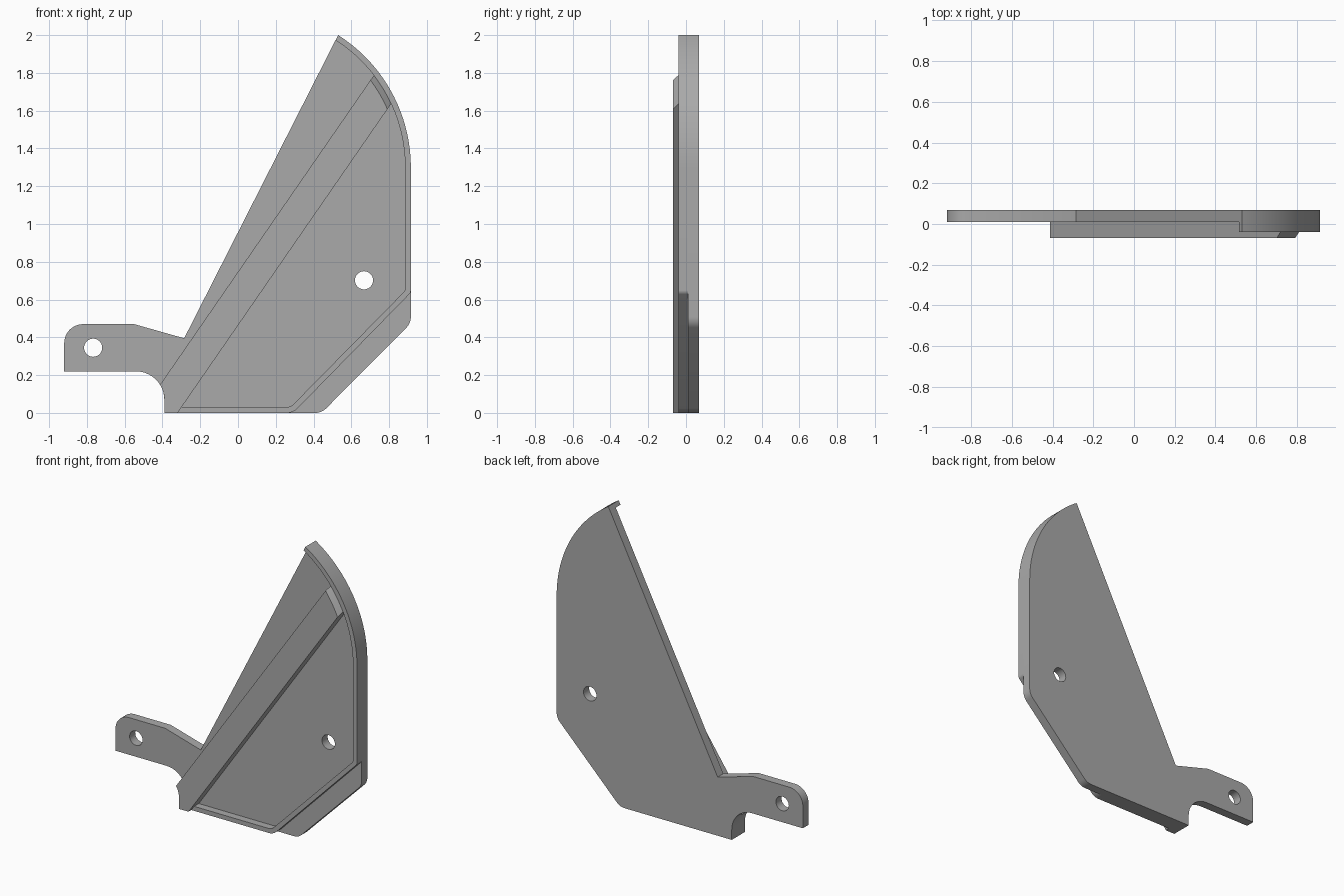
import bpy, bmesh, math
from mathutils import Vector

old = bpy.data.objects.get("Cube")
if old:
    bpy.data.objects.remove(old, do_unlink=True)

grey = bpy.data.materials.new("plain_grey")
grey.use_nodes = True
colour = (0.4, 0.4, 0.4, 1)
grey.diffuse_color = colour
grey.node_tree.nodes["Principled BSDF"].inputs["Base Color"].default_value = colour

# Depth levels, front to back
RIB_FRONT, RIM_FRONT, PLATE_FRONT, PLATE_BACK = -0.07, -0.04, 0.01, 0.07
# Large arc of the outer edge
CENTRE, RADIUS, WALL = Vector((0.086, 1.3)), 0.829, 0.03
TIP = Vector((0.53, 2.0))
NOTCH = Vector((-0.285, 0.395))


def arc(centre, radius, start, end, steps=24):
    return [Vector((centre[0] + radius * math.cos(a), centre[1] + radius * math.sin(a)))
            for a in (start + (end - start) * i / steps for i in range(steps + 1))]


def angle_of(p):
    return math.atan2(p[1] - CENTRE.y, p[0] - CENTRE.x)


def hit(p, q, radius):
    """Far meeting point of the line p-q with a circle about CENTRE."""
    d = (q - p).normalized()
    m = p - CENTRE
    b = m.dot(d)
    return p + d * (-b + math.sqrt(b * b - m.dot(m) + radius * radius))


def rounded(corners, steps=10):
    """Outline in which a corner given as (x, z, r) gets a fillet."""
    out = []
    for i, c in enumerate(corners):
        p = Vector(c[:2])
        if len(c) < 3:
            out.append(p)
            continue
        u = (Vector(corners[i - 1][:2]) - p).normalized()
        v = (Vector(corners[(i + 1) % len(corners)][:2]) - p).normalized()
        half = u.angle(v) / 2
        mid = p + (u + v).normalized() * c[2] / math.sin(half)
        start = p + u * c[2] / math.tan(half) - mid
        end = p + v * c[2] / math.tan(half) - mid
        a0 = math.atan2(start.y, start.x)
        turn = math.remainder(math.atan2(end.y, end.x) - a0, math.tau)
        out += arc(mid, c[2], a0, a0 + turn, steps)
    return out


def loft(name, sections):
    """Solid through matching outlines at successive depths."""
    bm = bmesh.new()
    rings = [[bm.verts.new((p[0], y, p[1])) for p in pts] for y, pts in sections]
    n = len(rings[0])
    for a, b in zip(rings, rings[1:]):
        for i in range(n):
            j = (i + 1) % n
            bm.faces.new((a[i], a[j], b[j], b[i]))
    bm.faces.new(rings[0])
    bm.faces.new(rings[-1])
    bmesh.ops.recalc_face_normals(bm, faces=bm.faces)
    mesh = bpy.data.meshes.new(name)
    bm.to_mesh(mesh)
    bm.free()
    mesh.materials.append(grey)
    obj = bpy.data.objects.new(name, mesh)
    bpy.context.collection.objects.link(obj)
    return obj


def select_only(obj):
    bpy.ops.object.select_all(action='DESELECT')
    obj.select_set(True)
    bpy.context.view_layer.objects.active = obj


# Back plate with its mounting arm
outer_arc = arc(CENTRE, RADIUS, angle_of(TIP), 0, 32)
plate = loft("back_plate", [(y, rounded(
    [(-0.92, 0.22), (-0.92, 0.47, 0.1), (-0.55, 0.47), tuple(NOTCH)]
    + [tuple(p) for p in outer_arc]
    + [(0.915, 0.475, 0.08), (0.443, 0, 0.08), (-0.39, 0), (-0.39, 0.22, 0.15)]))
    for y in (PLATE_FRONT, PLATE_BACK)])

# Two bolt holes
for x, z in ((-0.767, 0.345), (0.667, 0.702)):
    ring = arc((x, z), 0.048, 0, math.tau, 40)[:-1]
    cutter = loft("hole_cutter", [(-0.1, ring), (0.1, ring)])
    cutter.hide_render = True
    cut = plate.modifiers.new("hole", 'BOOLEAN')
    cut.operation, cut.solver, cut.object = 'DIFFERENCE', 'EXACT', cutter
    select_only(plate)
    bpy.ops.object.modifier_apply(modifier=cut.name)
    bpy.data.objects.remove(cutter, do_unlink=True)

# Raised rim along the arc, right side, chamfer and bottom
inner_r = RADIUS - WALL
inner_arc = arc(CENTRE, inner_r, 0, angle_of(hit(NOTCH, TIP, inner_r)), 32)
rim_outline = rounded(
    [tuple(p) for p in outer_arc]
    + [(0.915, 0.637, 0.03), (0.292, 0, 0.08), (-0.32, 0), (-0.3, WALL),
       (0.278, WALL, 0.06), (0.885, 0.647, 0.03)]
    + [tuple(p) for p in inner_arc])
rim = loft("raised_rim", [(y, rim_outline) for y in (RIM_FRONT, PLATE_FRONT)])

# Diagonal rib, bevelled where it meets the rim
along = Vector((1.127, 1.631))
low, high = Vector((-0.32, 0)), Vector((-0.413, 0.149))


def rib_outline(radius):
    ends = [angle_of(hit(p, p + along, radius)) for p in (high, low)]
    return ([low, Vector((-0.39, 0))]
            + arc((-0.54, 0.07), 0.15, 0, math.atan2(0.079, 0.127), 8)
            + arc(CENTRE, radius, ends[0], ends[1], 10))


rib = loft("diagonal_rib", [(RIB_FRONT, rib_outline(inner_r - 0.03)),
                            (RIM_FRONT, rib_outline(inner_r)),
                            (PLATE_FRONT, rib_outline(inner_r))])

for part in (plate, rim, rib):
    select_only(part)
    bpy.ops.object.shade_smooth_by_angle(angle=math.radians(30))
